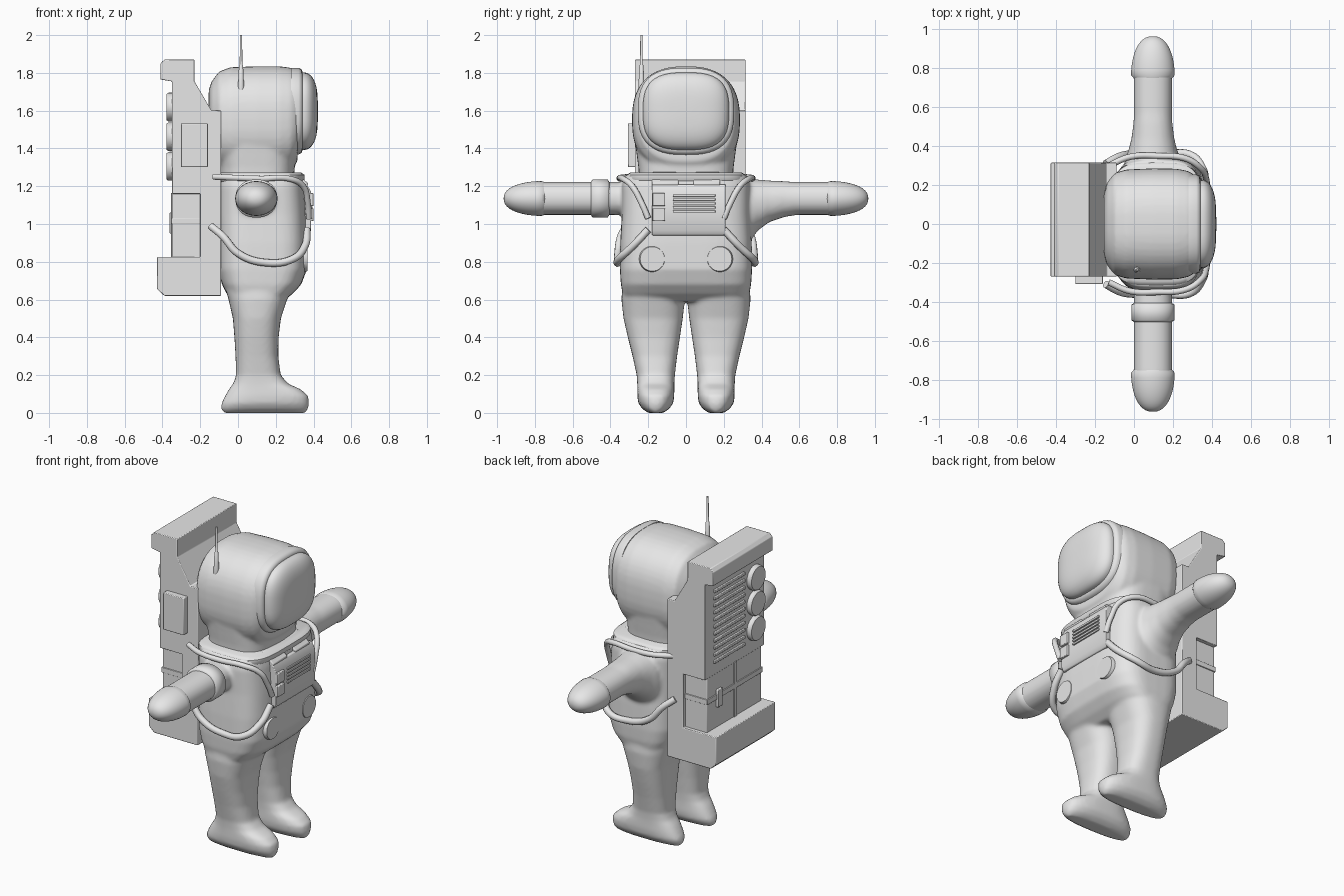
import bpy, bmesh, math
from mathutils import Vector

cube = bpy.data.objects.get("Cube")
if cube:
    bpy.data.objects.remove(cube)

grey = bpy.data.materials.new("suit_grey")
grey.use_nodes = True
grey.diffuse_color = (0.8, 0.8, 0.8, 1)
grey.node_tree.nodes["Principled BSDF"].inputs["Base Color"].default_value = (0.8, 0.8, 0.8, 1)


def finish(name, bm, angle=35, bevel=0):
    bmesh.ops.recalc_face_normals(bm, faces=bm.faces[:])
    mesh = bpy.data.meshes.new(name)
    bm.to_mesh(mesh)
    bm.free()
    mesh.shade_smooth()
    mesh.set_sharp_from_angle(angle=math.radians(angle))
    mesh.materials.append(grey)
    obj = bpy.data.objects.new(name, mesh)
    bpy.context.scene.collection.objects.link(obj)
    if bevel:
        mod = obj.modifiers.new("bevel", "BEVEL")
        mod.width, mod.segments, mod.limit_method = bevel, 2, "ANGLE"
    return obj


def melt(obj, size, rounds):
    """Fuse overlapping volumes into one soft skin."""
    mod = obj.modifiers.new("fuse", "REMESH")
    mod.mode, mod.voxel_size, mod.use_smooth_shade = "VOXEL", size, True
    mod = obj.modifiers.new("soften", "SMOOTH")
    mod.factor, mod.iterations = 0.5, rounds


def loft(bm, axis, sections, power=2.0, count=48):
    """Skin superellipses; a section is (position, centre a, centre b, radius a, radius b)."""
    a, b = [i for i in range(3) if i != axis]
    rings = []
    for pos, ca, cb, ra, rb in sections:
        ring = []
        for i in range(count):
            t = math.tau * i / count
            c, s = math.cos(t), math.sin(t)
            p = [0, 0, 0]
            p[axis] = pos
            p[a] = ca + ra * math.copysign(abs(c) ** (2 / power), c)
            p[b] = cb + rb * math.copysign(abs(s) ** (2 / power), s)
            ring.append(bm.verts.new(p))
        rings.append(ring)
    for r, q in zip(rings, rings[1:]):
        for i in range(count):
            j = (i + 1) % count
            bm.faces.new((r[i], r[j], q[j], q[i]))
    bm.faces.new(rings[0])
    bm.faces.new(rings[-1])


def lofted(name, axis, sections, power=2.0, angle=40):
    bm = bmesh.new()
    loft(bm, axis, sections, power)
    return finish(name, bm, angle)


def prism(name, outline, y0, y1, bevel=0):
    """Extrude an x-z outline along y."""
    bm = bmesh.new()
    face = bm.faces.new([bm.verts.new((x, y0, z)) for x, z in outline])
    new = bmesh.ops.extrude_face_region(bm, geom=[face])["geom"]
    verts = [g for g in new if isinstance(g, bmesh.types.BMVert)]
    bmesh.ops.translate(bm, verts=verts, vec=(0, y1 - y0, 0))
    return finish(name, bm, 30, bevel)


def box(name, x0, x1, y0, y1, z0, z1, bevel=0.004):
    return prism(name, [(x0, z0), (x1, z0), (x1, z1), (x0, z1)], y0, y1, bevel)


def disc(name, x0, x1, y, z, r):
    mid = x1 - (x1 - x0) * 0.25
    return lofted(name, 0, [(x0, y, z, r, r), (mid, y, z, r, r), (x1, y, z, r * 0.92, r * 0.92)], angle=30)


def hose(name, points, radius):
    curve = bpy.data.curves.new(name, "CURVE")
    curve.dimensions = "3D"
    curve.bevel_depth, curve.bevel_resolution, curve.use_fill_caps = radius, 3, True
    spline = curve.splines.new("BEZIER")
    spline.bezier_points.add(len(points) - 1)
    for bp, p in zip(spline.bezier_points, points):
        bp.co = p
        bp.handle_left_type = bp.handle_right_type = "AUTO"
    temp = bpy.data.objects.new(name + "_path", curve)
    bpy.context.scene.collection.objects.link(temp)
    bpy.context.view_layer.update()
    mesh = bpy.data.meshes.new_from_object(temp.evaluated_get(bpy.context.evaluated_depsgraph_get()))
    bpy.data.objects.remove(temp)
    bm = bmesh.new()
    bm.from_mesh(mesh)
    return finish(name, bm, 50)


# Suit body: torso, legs with boots and arms fused together
ARM_X, ARM_Z = 0.097, 1.135
body = bmesh.new()
loft(body, 2, [(0.59, 0.105, 0, 0.13, 0.31), (0.63, 0.115, 0, 0.175, 0.335), (0.68, 0.125, 0, 0.21, 0.345),
               (0.76, 0.13, 0, 0.235, 0.35), (0.9, 0.13, 0, 0.237, 0.348), (1.05, 0.125, 0, 0.237, 0.34),
               (1.2, 0.12, 0, 0.232, 0.34), (1.26, 0.12, 0, 0.222, 0.325)], 3.8)
leg = [(0.67, 0.11, 0.172, 0.18, 0.165), (0.6, 0.105, 0.174, 0.155, 0.168), (0.5, 0.1, 0.174, 0.127, 0.157),
       (0.4, 0.098, 0.17, 0.117, 0.138), (0.3, 0.1, 0.165, 0.113, 0.118), (0.2, 0.108, 0.16, 0.118, 0.101),
       (0.155, 0.12, 0.16, 0.145, 0.098), (0.125, 0.142, 0.16, 0.19, 0.098), (0.09, 0.152, 0.16, 0.22, 0.098),
       (0.05, 0.144, 0.16, 0.232, 0.092), (0.02, 0.141, 0.16, 0.23, 0.07), (0, 0.14, 0.16, 0.215, 0.04)]
for s in (1, -1):
    loft(body, 2, [(z, cx, s * cy, rx, ry) for z, cx, cy, rx, ry in leg], 2.6)
    loft(body, 1, [(s * y, ARM_X, ARM_Z, 0.098, 0.087) for y in (0.2, 0.5, 0.78)], 2.2)
# Flared shoulder on one side
loft(body, 1, [(0.28, ARM_X, 1.03, 0.15, 0.21), (0.34, ARM_X, 1.075, 0.14, 0.165), (0.38, ARM_X, 1.1, 0.125, 0.135),
               (0.44, ARM_X, 1.12, 0.11, 0.11), (0.52, ARM_X, 1.132, 0.1, 0.095), (0.6, ARM_X, 1.135, 0.095, 0.085)], 2.2)
melt(finish("suit_body", body), 0.011, 6)

# Rounded hands with a cuff edge, and one arm band
for s, side in ((1, "left"), (-1, "right")):
    sections = [(s * 0.745, ARM_X, ARM_Z, 0.095, 0.085), (s * 0.765, ARM_X, ARM_Z, 0.112, 0.092)]
    for i in range(1, 13):
        t = i / 12 * math.pi / 2 * 0.98
        r = math.cos(t) ** 0.85
        sections.append((s * (0.765 + 0.2 * math.sin(t)), ARM_X, ARM_Z, 0.112 * r, 0.092 * r))
    lofted(side + "_hand", 1, sections, angle=50)
lofted("arm_band", 1, [(y, ARM_X, ARM_Z, r, r - 0.01) for y, r in
       ((-0.505, 0.095), (-0.495, 0.111), (-0.415, 0.111), (-0.405, 0.095))], 2.2, 60)

# Helmet with neck
head = bmesh.new()
loft(head, 0, [(-0.155, 0, 1.56, 0.15, 0.15), (-0.14, 0, 1.555, 0.21, 0.2), (-0.1, 0, 1.55, 0.262, 0.257),
               (-0.04, 0, 1.55, 0.28, 0.28), (0.1, 0, 1.55, 0.286, 0.285), (0.22, 0, 1.55, 0.284, 0.285),
               (0.28, 0, 1.555, 0.272, 0.272), (0.315, 0, 1.57, 0.25, 0.24)], 2.5)
loft(head, 2, [(1.2, 0.1, 0, 0.195, 0.245), (1.3, 0.1, 0, 0.2, 0.252), (1.42, 0.09, 0, 0.21, 0.268),
               (1.5, 0.09, 0, 0.21, 0.27)], 3.2)
melt(finish("helmet", head), 0.011, 6)

# Visor frame and domed visor
lofted("visor_frame", 0, [(0.28, 0, 1.595, 0.255, 0.232), (0.32, 0, 1.597, 0.255, 0.23), (0.336, 0, 1.598, 0.248, 0.222),
                          (0.342, 0, 1.598, 0.232, 0.208)], 2.7, 60)
dome = [(0.31, 0, 1.597, 0.228, 0.205)]
for i in range(11):
    t = i / 10 * math.pi / 2 * 0.98
    r = math.cos(t) ** 0.6
    dome.append((0.35 + 0.073 * math.sin(t), 0, 1.597, 0.228 * r, 0.205 * r))
lofted("visor", 0, dome, 2.9, 60)

# Antenna
lofted("antenna", 2, [(z, 0.016, -0.236, r, r) for z, r in
       ((1.68, 0.016), (1.7, 0.017), (1.84, 0.011), (1.845, 0.007), (2.0, 0.006))], 2, 50)

# Collar ring and the two plates below the chin
lofted("collar", 2, [(z, 0.115, 0, rx, ry) for z, rx, ry in
       ((1.22, 0.225, 0.31), (1.235, 0.237, 0.32), (1.26, 0.237, 0.315), (1.272, 0.22, 0.295))], 4, 50)
for s, side in ((1, "left"), (-1, "right")):
    y0, y1 = sorted((s * 0.04, s * 0.18))
    prism(side + "_collar_plate", [(0.24, 1.27), (0.3, 1.275), (0.372, 1.215), (0.36, 1.19), (0.28, 1.2)], y0, y1, 0.006)

# Chest control box with buttons and vent slats
prism("chest_box", [(0.3, 0.94), (0.372, 0.94), (0.386, 0.965), (0.386, 1.17), (0.365, 1.21), (0.3, 1.21)], -0.18, 0.21, 0.005)
for i in range(2):
    box("chest_button", 0.37, 0.4, -0.178, -0.11, 1.015 + 0.08 * i, 1.083 + 0.08 * i)
for i in range(5):
    box("chest_slat", 0.375, 0.394, -0.07, 0.155, 1.06 + 0.021 * i, 1.073 + 0.021 * i, 0.002)

# Belly discs and hoses on both sides
for s, side in ((1, "left"), (-1, "right")):
    disc(side + "_belly_disc", 0.3, 0.368, s * 0.178, 0.815, 0.07)
    hose(side + "_waist_hose", [(0.365, s * 0.2, 0.97), (0.355, s * 0.28, 0.885), (0.29, s * 0.355, 0.815),
         (0.15, s * 0.36, 0.795), (0, s * 0.36, 0.845), (-0.08, s * 0.345, 0.935), (-0.145, s * 0.31, 0.99)], 0.02)
    hose(side + "_shoulder_hose", [(-0.13, s * 0.3, 1.25), (-0.02, s * 0.345, 1.245), (0.12, s * 0.35, 1.24),
         (0.27, s * 0.335, 1.24), (0.345, s * 0.285, 1.2), (0.37, s * 0.235, 1.11), (0.375, s * 0.2, 1.03)], 0.016)

# Backpack shell, stepped in profile
Y0, Y1 = -0.27, 0.315
prism("backpack", [(-0.39, 1.87), (-0.23, 1.87), (-0.23, 1.755), (-0.14, 1.6), (-0.09, 1.6), (-0.09, 0.62), (-0.39, 0.62),
                   (-0.428, 0.655), (-0.428, 0.825), (-0.2, 0.825), (-0.2, 1.16), (-0.35, 1.16), (-0.35, 1.755),
                   (-0.41, 1.765), (-0.41, 1.85)], Y0, Y1, 0.004)
box("backpack_core", -0.348, -0.18, Y0 + 0.025, Y1 - 0.025, 0.8, 1.18)

# Straps and latch over the core
box("horizontal_strap", -0.354, -0.19, Y0 + 0.019, Y1 - 0.019, 1.0, 1.032, 0.002)
box("vertical_strap", -0.354, -0.3, 0.0, 0.03, 0.82, 1.165, 0.002)
box("latch", -0.362, -0.34, 0.155, 0.2, 0.95, 1.06)

# Back vent slats, dials and side pocket
for i in range(11):
    box("back_slat", -0.362, -0.34, -0.07, 0.23, 1.235 + 0.044 * i, 1.253 + 0.044 * i, 0.003)
for i in range(3):
    disc("dial", -0.34, -0.378, -0.175, 1.305 + 0.157 * i, 0.076)
box("side_pocket", -0.302, -0.16, Y0 - 0.038, Y0 + 0.01, 1.302, 1.532)
